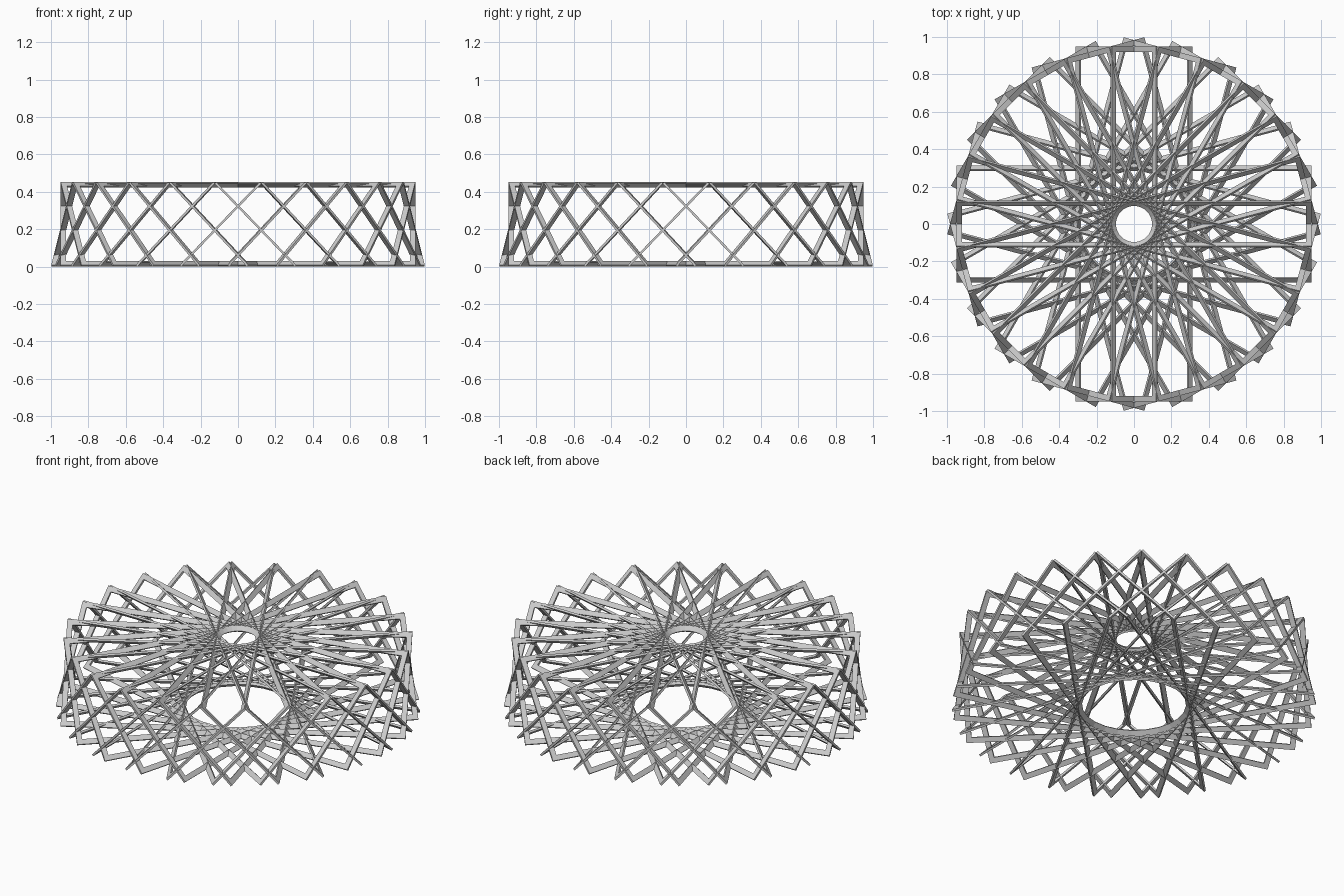
import bpy, bmesh
from math import radians
from mathutils import Vector, Matrix

if "Cube" in bpy.data.objects:
    bpy.data.objects.remove(bpy.data.objects["Cube"])

COUNT = 24          # frames around the axis
HALF = 0.95         # half length of each frame
WIDTH = 0.03        # bar width in the frame plane
THICK = 0.012       # bar thickness

# tilted frame plane: high edge on one side of the axis, low edge on the other
top = Vector((0, 0.121, 0.448))
bottom = Vector((0, -0.308, 0.004))
up = (top - bottom).normalized()
side = Vector((1, 0, 0))
normal = side.cross(up)


def loop(bm, inset, offset):
    hi = top - up * inset + normal * offset
    lo = bottom + up * inset + normal * offset
    x = side * (HALF - inset)
    return [bm.verts.new(p) for p in (lo - x, lo + x, hi + x, hi - x)]


def frame_mesh():
    bm = bmesh.new()
    h = THICK / 2
    rings = [loop(bm, 0, -h), loop(bm, 0, h), loop(bm, WIDTH, h), loop(bm, WIDTH, -h)]
    # rectangular section swept round the four corners
    for a, b in zip(rings, rings[1:] + rings[:1]):
        for i in range(4):
            j = (i + 1) % 4
            bm.faces.new((a[i], a[j], b[j], b[i]))
    bmesh.ops.recalc_face_normals(bm, faces=bm.faces)
    mesh = bpy.data.meshes.new("flat_bar_frame")
    bm.to_mesh(mesh)
    bm.free()
    return mesh


# rotated copies of the rectangular frame
mesh = frame_mesh()
for k in range(COUNT):
    ob = bpy.data.objects.new(f"tilted_frame_{k + 1:02d}", mesh)
    ob.matrix_world = Matrix.Rotation(radians(360 / COUNT * k), 4, 'Z')
    bpy.context.collection.objects.link(ob)
